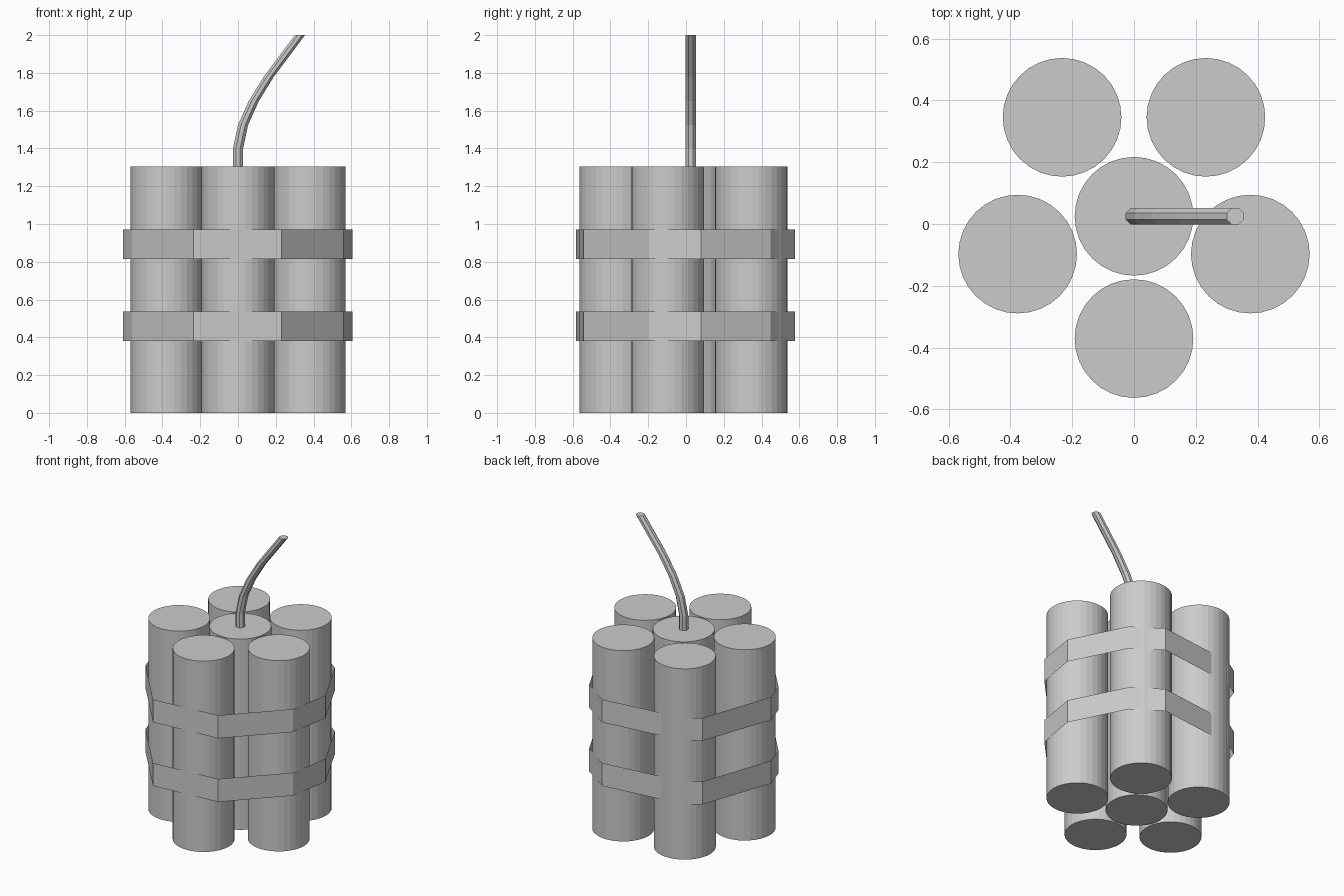
import bpy, bmesh, math

cube = bpy.data.objects.get("Cube")
if cube:
    bpy.data.objects.remove(cube, do_unlink=True)

# One plain grey for every part
grey = bpy.data.materials.new("plain_grey")
grey.use_nodes = True
colour = (0.6, 0.6, 0.6, 1)
grey.diffuse_color = colour
grey.node_tree.nodes["Principled BSDF"].inputs["Base Color"].default_value = colour


def loft(name, rings, caps=True):
    """Skin a stack of matching rings, optionally closing both ends."""
    bm = bmesh.new()
    loops = [[bm.verts.new(p) for p in ring] for ring in rings]
    count = len(loops[0])
    for low, high in zip(loops, loops[1:]):
        for i in range(count):
            j = (i + 1) % count
            bm.faces.new((low[i], low[j], high[j], high[i]))
    if caps:
        bm.faces.new(loops[0][::-1])
        bm.faces.new(loops[-1])
    mesh = bpy.data.meshes.new(name)
    bm.to_mesh(mesh)
    bm.free()
    mesh.materials.append(grey)
    obj = bpy.data.objects.new(name, mesh)
    bpy.context.collection.objects.link(obj)
    return obj


def circle(x, y, z, radius, sides, turn=0.0):
    step = math.tau / sides
    return [(x + radius * math.cos(step * (i + turn)),
             y + radius * math.sin(step * (i + turn)), z) for i in range(sides)]


# Sticks: one in the middle and five around it
MID_Y, HEIGHT, RADIUS, SPREAD = 0.025, 1.305, 0.192, 0.396


def stick(name, x, y):
    loft(name, [circle(x, y, z, RADIUS, 32) for z in (0, HEIGHT)])


stick("middle_stick", 0, MID_Y)
for i in range(5):
    angle = math.radians(-90 + 72 * i)
    stick(f"outer_stick_{i + 1}", SPREAD * math.cos(angle), MID_Y + SPREAD * math.sin(angle))

# Straps: thin open bands wrapped around the outer sticks
outline = [(-0.235, -0.582), (0.23, -0.543), (0.558, -0.2), (0.605, 0.08), (0.42, 0.447),
           (0.23, 0.578), (-0.33, 0.512), (-0.435, 0.445), (-0.608, -0.05), (-0.56, -0.2)]
for name, bottom in (("lower_strap", 0.38), ("upper_strap", 0.815)):
    loft(name, [[(x, y, z) for x, y in outline] for z in (bottom, bottom + 0.157)], caps=False)

# Fuse: bent eight-sided cord with level cross-sections
path = [(0, 1.3), (0, 1.4), (0.027, 1.525), (0.083, 1.65), (0.163, 1.78), (0.328, 2.0)]
loft("fuse", [circle(x, MID_Y, z, 0.029, 8, 0.5) for x, z in path])
